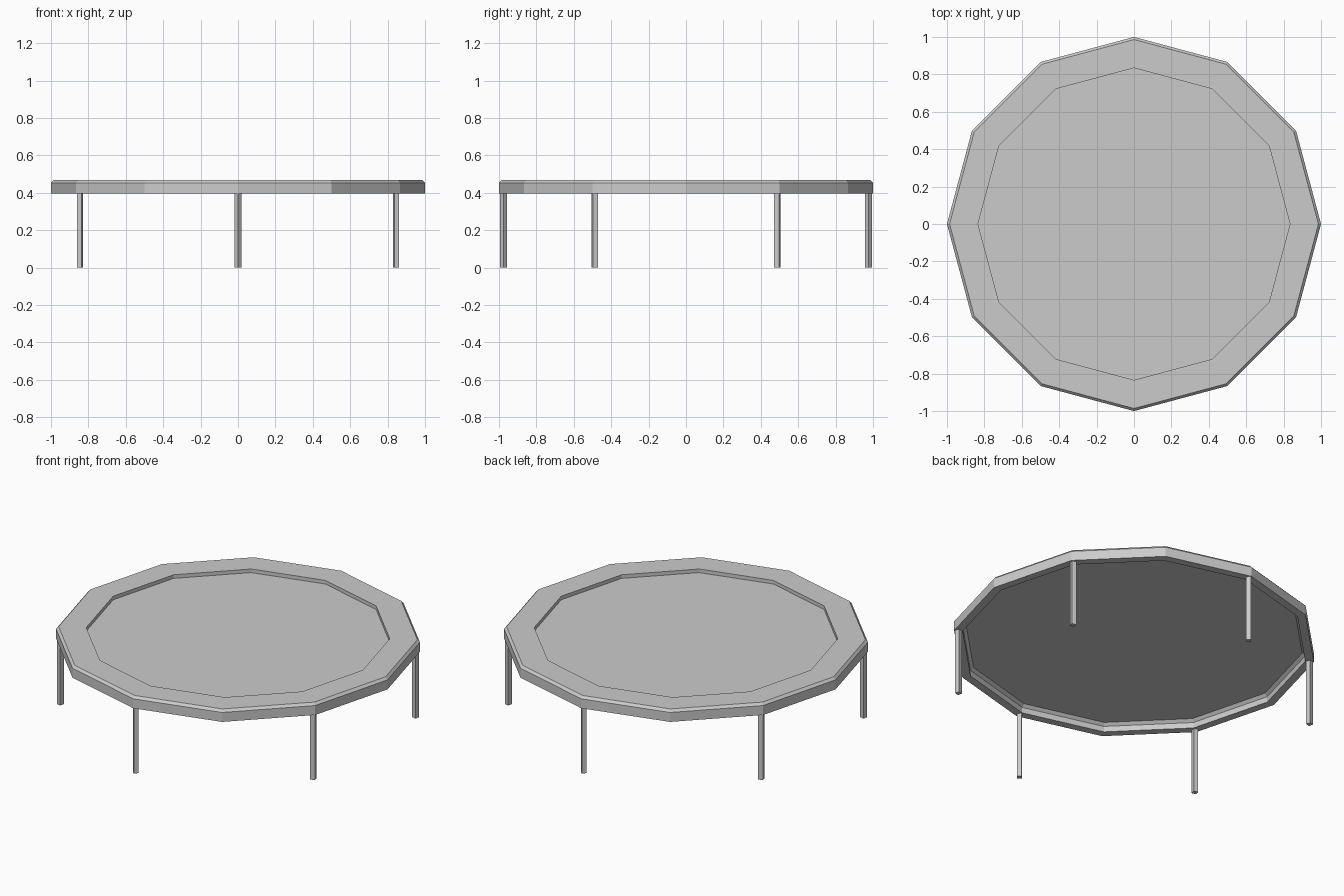
import bpy, bmesh
from math import cos, sin, pi, radians

if "Cube" in bpy.data.objects:
    bpy.data.objects.remove(bpy.data.objects["Cube"])

SIDES = 12


def make(name, bm):
    bmesh.ops.recalc_face_normals(bm, faces=bm.faces)
    mesh = bpy.data.meshes.new(name)
    bm.to_mesh(mesh)
    bm.free()
    obj = bpy.data.objects.new(name, mesh)
    bpy.context.collection.objects.link(obj)
    return obj


def ring(name, profile):
    """Sweep a closed (radius, z) profile around the twelve-sided outline."""
    bm = bmesh.new()
    loops = [[bm.verts.new((r * cos(2 * pi * i / SIDES), r * sin(2 * pi * i / SIDES), z))
              for r, z in profile] for i in range(SIDES)]
    n = len(profile)
    for i in range(SIDES):
        a, b = loops[i], loops[(i + 1) % SIDES]
        for j in range(n):
            k = (j + 1) % n
            bm.faces.new((a[j], b[j], b[k], a[k]))
    return make(name, bm)


# Padded rim: skirt, bevelled top edge, flat pad and hollow underside
ring("padded_rim", [(1.0, 0.396), (1.0, 0.453), (0.986, 0.468), (0.834, 0.468),
                    (0.834, 0.446), (0.935, 0.446), (0.952, 0.43), (0.952, 0.396)])

# Jumping mat, set slightly below the pad
bm = bmesh.new()
mat_loop = [bm.verts.new((0.93 * cos(2 * pi * i / SIDES), 0.93 * sin(2 * pi * i / SIDES), 0.445))
            for i in range(SIDES)]
bm.faces.new(mat_loop)
make("jumping_mat", bm)

# Six square legs, each with a corner pointing outward
for i in range(6):
    angle = radians(30 + 60 * i)
    bm = bmesh.new()
    cx, cy = 0.976 * cos(angle), 0.976 * sin(angle)
    foot = [bm.verts.new((cx + 0.019 * cos(angle + k * pi / 2),
                          cy + 0.019 * sin(angle + k * pi / 2), 0)) for k in range(4)]
    face = bm.faces.new(foot)
    top = bmesh.ops.extrude_face_region(bm, geom=[face], use_keep_orig=True)
    bmesh.ops.translate(bm, vec=(0, 0, 0.398),
                        verts=[v for v in top["geom"] if isinstance(v, bmesh.types.BMVert)])
    make(f"leg_{i + 1}", bm)
